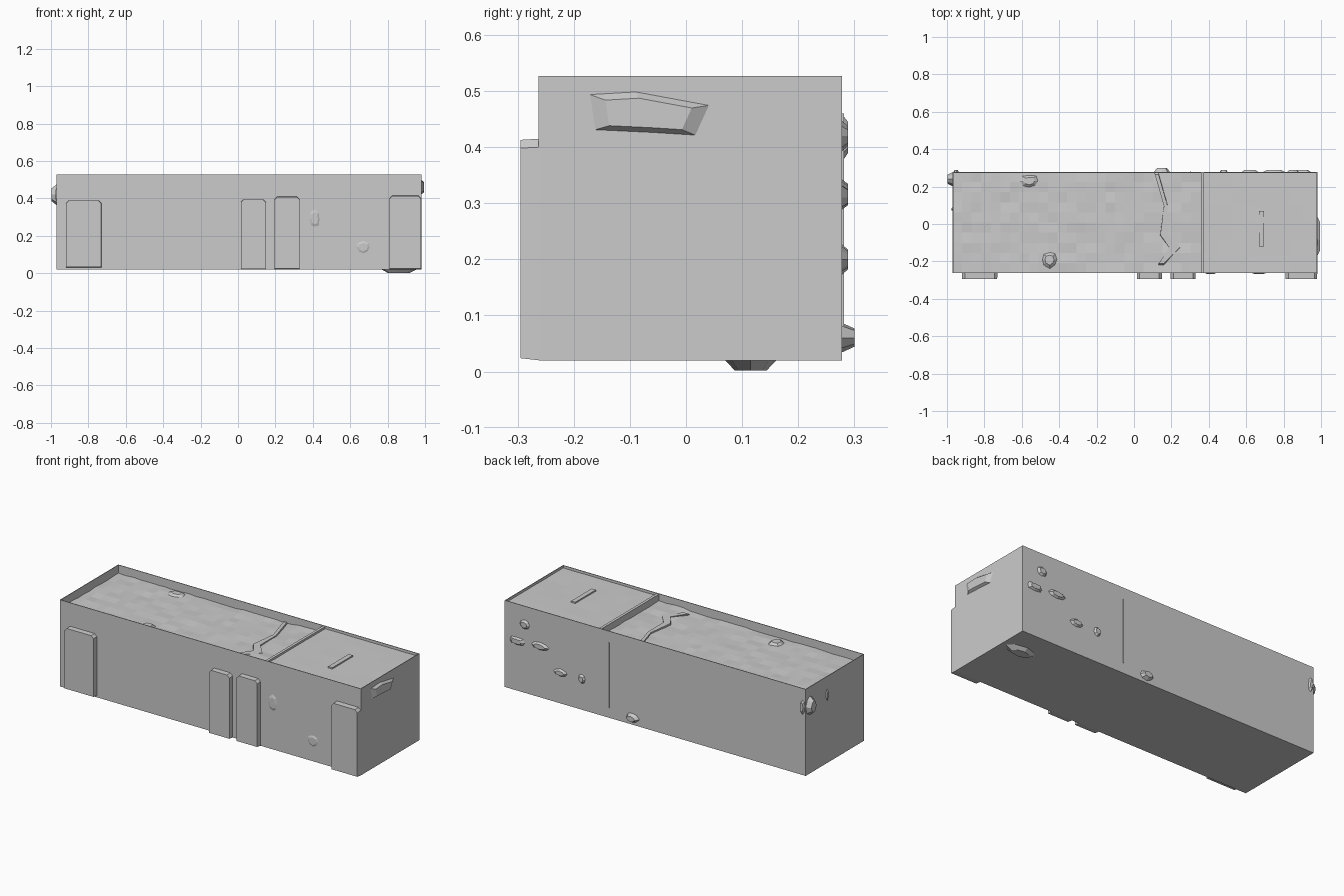
import bpy, bmesh, random
from mathutils import Vector, Matrix

if "Cube" in bpy.data.objects:
    bpy.data.objects.remove(bpy.data.objects["Cube"])

random.seed(4)
X0, X1, Y0, Y1, Z0, Z1 = -0.97, 0.98, -0.263, 0.278, 0.02, 0.527


def finish(name, bm):
    bmesh.ops.recalc_face_normals(bm, faces=bm.faces)
    me = bpy.data.meshes.new(name)
    bm.to_mesh(me)
    bm.free()
    ob = bpy.data.objects.new(name, me)
    bpy.context.collection.objects.link(ob)
    return ob


def box(name, a, b):
    bm = bmesh.new()
    a, b = Vector(a), Vector(b)
    bmesh.ops.create_cube(bm, size=1, matrix=Matrix.Translation((a + b) / 2)
                          @ Matrix.Diagonal((*(b - a), 1)))
    return finish(name, bm)


# raised outline on a wall: place maps (u, v, depth) to a 3D point
def slab(name, pts, place, depth, shrink=0.9):
    bm = bmesh.new()
    cu = sum(p[0] for p in pts) / len(pts)
    cv = sum(p[1] for p in pts) / len(pts)
    low = [bm.verts.new(place(u, v, -0.002)) for u, v in pts]
    top = [bm.verts.new(place(cu + (u - cu) * shrink, cv + (v - cv) * shrink, depth))
           for u, v in pts]
    bm.faces.new(low)
    bm.faces.new(top)
    n = len(pts)
    for i in range(n):
        j = (i + 1) % n
        bm.faces.new((low[i], low[j], top[j], top[i]))
    return finish(name, bm)


def front(u, v, d): return (u, Y0 - d, v)
def back(u, v, d): return (u, Y1 + d, v)
def right(u, v, d): return (X1 + d, u, v)
def left(u, v, d): return (X0 - d, u, v)
def under(u, v, d): return (u, v, Z0 - d)


# uneven roof sheet
def roof(name, x0, x1, z, nx, ny, rough, shape=lambda x, y: 0):
    bm = bmesh.new()
    bmesh.ops.create_grid(bm, x_segments=nx, y_segments=ny, size=0.5)
    for v in bm.verts:
        x = x0 + (v.co.x + 0.5) * (x1 - x0)
        y = Y0 + (v.co.y + 0.5) * (Y1 - Y0)
        v.co = (x, y, z + shape(x, y) + random.uniform(-rough, rough))
    return finish(name, bm)


# ragged lump outline
def lump(name, u, v, ru, rv, place, depth):
    k = [(1, 0), (.7, .75), (0, 1), (-.75, .7), (-1, 0), (-.7, -.7), (0, -1), (.75, -.75)]
    pts = [(u + a * ru * random.uniform(.75, 1), v + b * rv * random.uniform(.75, 1))
           for a, b in k]
    return slab(name, pts, place, depth, 0.6)


# walls and floor
T = 0.004
box("floor", (X0, Y0, Z0), (X1, Y1, Z0 + T))
box("front_wall", (X0, Y0, Z0), (X1, Y0 + T, Z1))
box("back_wall", (X0, Y1 - T, Z0), (X1, Y1, Z1))
box("left_wall", (X0, Y0, Z0), (X0 + T, Y1, Z1))
box("right_wall", (X1 - T, Y0, Z0), (X1, Y1, Z1))
box("roof_divider", (0.357, Y0, 0.45), (0.373, Y1, Z1 - 0.003))

# two roof levels, the long one dropping at a crease
roof("long_roof", X0, 0.357, 0.478, 26, 10, 0.003,
     lambda x, y: 0.008 if x > 0.17 else 0)
roof("short_roof", 0.373, X1, 0.512, 8, 6, 0.001)

# door panels on the front
def door(name, x0, x1, z0, z1, d, c=0.015):
    pts = [(x0, z0), (x1, z0), (x1, z1 - c), (x1 - c, z1), (x0 + c, z1), (x0, z1 - c)]
    slab(name, pts, front, d, 0.985)

door("left_door", -0.92, -0.73, 0.03, 0.39, 0.03)
door("middle_door_left", 0.015, 0.15, 0.02, 0.395, 0.03)
door("middle_door_right", 0.195, 0.33, 0.02, 0.41, 0.03)
door("right_door", 0.81, 0.98, 0.02, 0.415, 0.032)
lump("front_dent_patch", 0.41, 0.29, 0.035, 0.06, front, 0.005)
lump("front_low_patch", 0.67, 0.14, 0.05, 0.04, front, 0.004)

# box on the right end
slab("right_end_box", [(-0.175, 0.495), (-0.165, 0.43), (-0.06, 0.425), (0.02, 0.42),
                       (0.045, 0.475), (-0.09, 0.50)], right, 0.014, 0.7)

# fitting on the left end near the back corner
lump("left_end_fitting", 0.24, 0.42, 0.04, 0.06, left, 0.027)
lump("left_end_small_fitting", 0.08, 0.42, 0.012, 0.04, left, 0.006)

# lumps on the back
lump("back_low_box", 0.15, 0.06, 0.045, 0.03, back, 0.022)
for i, (x, z, rx, rz) in enumerate([(0.9, 0.31, .06, .03), (0.75, 0.32, .07, .025),
                                    (0.62, 0.2, .05, .025), (0.48, 0.2, .03, .03),
                                    (0.85, 0.42, .04, .03), (-0.95, 0.42, .018, .05)]):
    lump("back_patch_%d" % i, x, z, rx, rz, back, 0.011)
box("back_seam", (0.30, Y1, 0.08), (0.306, Y1 + 0.004, 0.46))

# lump under the floor
lump("underside_box", 0.85, 0.115, 0.11, 0.05, under, 0.018)

# roof crease, roof lump and roof vent
def on_roof(u, v, d): return (u, v, 0.48 + d)
slab("roof_crease", [(0.11, 0.275), (0.16, 0.1), (0.14, -0.06), (0.19, -0.13), (0.13, -0.22),
                     (0.16, -0.22), (0.25, -0.13), (0.18, -0.05), (0.18, 0.1), (0.13, 0.275)],
     on_roof, 0.008, 0.96)
lump("roof_lump", -0.45, -0.19, 0.05, 0.05, on_roof, 0.012)
lump("roof_corner_lump", -0.56, 0.23, 0.06, 0.04, on_roof, 0.01)
box("roof_vent", (0.668, -0.12, 0.51), (0.695, 0.07, 0.52))
